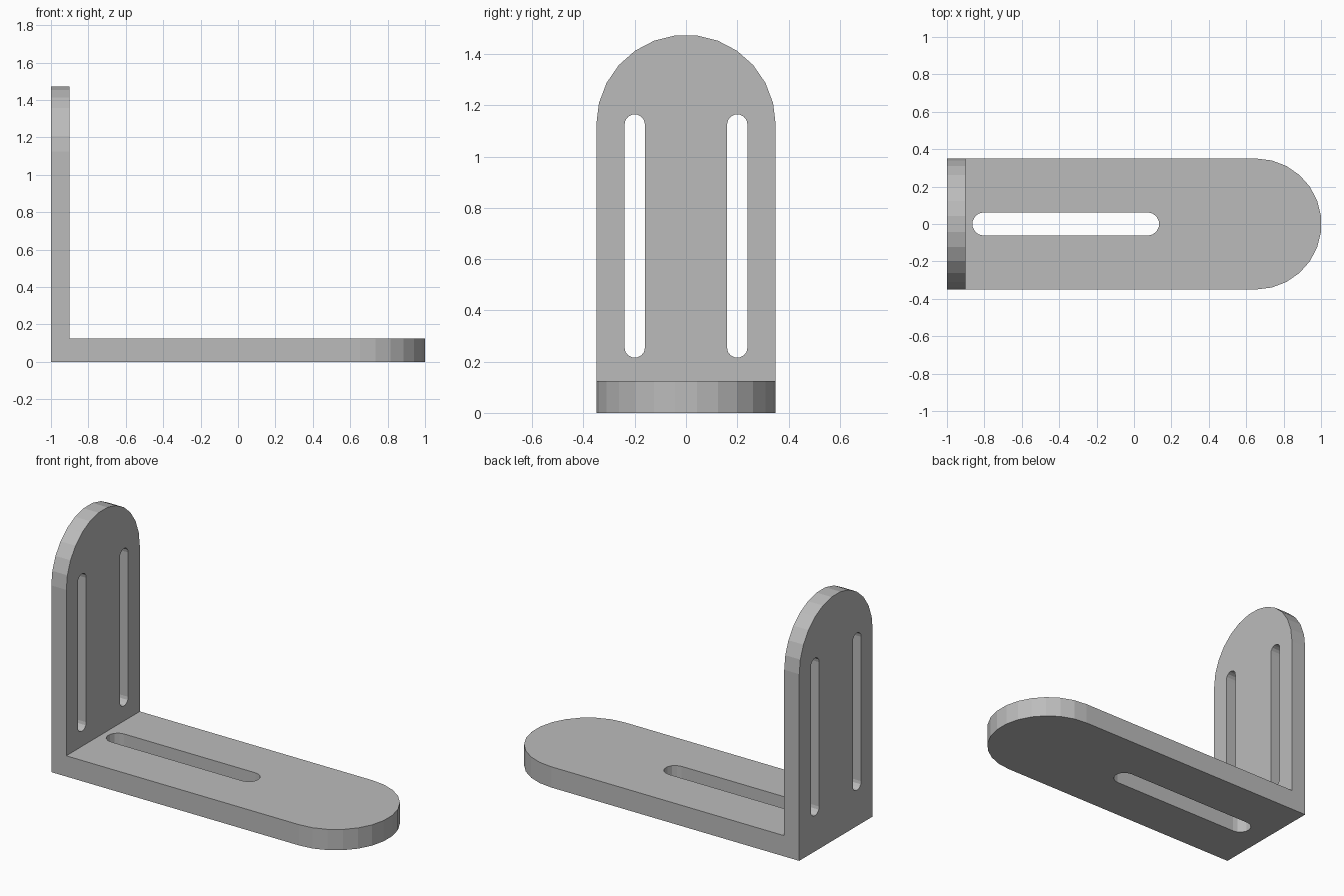
import bpy, bmesh
from math import pi, sin, cos
from mathutils import Matrix

cube = bpy.data.objects.get("Cube")
if cube:
    bpy.data.objects.remove(cube, do_unlink=True)

grey = bpy.data.materials.new("plain grey")
grey.use_nodes = True
grey.diffuse_color = (0.5, 0.5, 0.5, 1)
grey.node_tree.nodes["Principled BSDF"].inputs["Base Color"].default_value = (0.5, 0.5, 0.5, 1)

WIDTH, LENGTH = 0.70, 2.0
BASE_THICK, UPRIGHT_THICK = 0.125, 0.10

# Outlines run along u, across v; plates are extruded along the third axis
LYING = Matrix.Identity(4)
STANDING = Matrix(((0, 0, 1, 0), (0, 1, 0, 0), (1, 0, 0, 0), (0, 0, 0, 1)))


def arc(u, v, radius, start, segments):
    angles = [start + pi * i / segments for i in range(segments + 1)]
    return [(u + radius * cos(a), v + radius * sin(a)) for a in angles]


def arch(start, centre, radius):
    return [(start, -radius)] + arc(centre, 0, radius, -pi / 2, 13) + [(start, radius)]


def slot(low, high, v, radius, segments=7):
    return (arc(high - radius, v, radius, -pi / 2, segments)
            + arc(low + radius, v, radius, pi / 2, segments))


def prism(name, outline, bottom, depth, frame):
    bm = bmesh.new()
    face = bm.faces.new([bm.verts.new((u, v, bottom)) for u, v in outline])
    top = bmesh.ops.extrude_face_region(bm, geom=[face])["geom"]
    bmesh.ops.translate(bm, vec=(0, 0, depth),
                        verts=[g for g in top if isinstance(g, bmesh.types.BMVert)])
    bm.transform(frame)
    bmesh.ops.recalc_face_normals(bm, faces=bm.faces)
    mesh = bpy.data.meshes.new(name)
    bm.to_mesh(mesh)
    bm.free()
    mesh.materials.append(grey)
    obj = bpy.data.objects.new(name, mesh)
    bpy.context.collection.objects.link(obj)
    return obj


# Base plate and upright plate
r = WIDTH / 2
left_end = -LENGTH / 2
bracket = prism("angle_bracket", arch(left_end, 0.6525, r), 0, BASE_THICK, LYING)
upright = prism("upright_plate", arch(0, 1.125, r), left_end, UPRIGHT_THICK, STANDING)

# Slot cutters: one in the base, a mirrored pair in the upright
cutters = [prism("base_slot", slot(-0.865, 0.135, 0, 0.0625), -0.1, 0.4, LYING)]
for side, name in ((-1, "right_slot"), (1, "left_slot")):
    cutters.append(prism(name, slot(0.215, 1.165, side * 0.2, 0.04), -1.1, 0.3, STANDING))

for tool, operation in [(upright, "UNION")] + [(c, "DIFFERENCE") for c in cutters]:
    tool.hide_render = True
    mod = bracket.modifiers.new(tool.name, "BOOLEAN")
    mod.object, mod.operation, mod.solver = tool, operation, "EXACT"

# Bake the result and drop the helpers
graph = bpy.context.evaluated_depsgraph_get()
result = bpy.data.meshes.new_from_object(bracket.evaluated_get(graph))
bracket.modifiers.clear()
bracket.data = result
result.name = "angle_bracket"
for tool in [upright] + cutters:
    bpy.data.objects.remove(tool, do_unlink=True)
